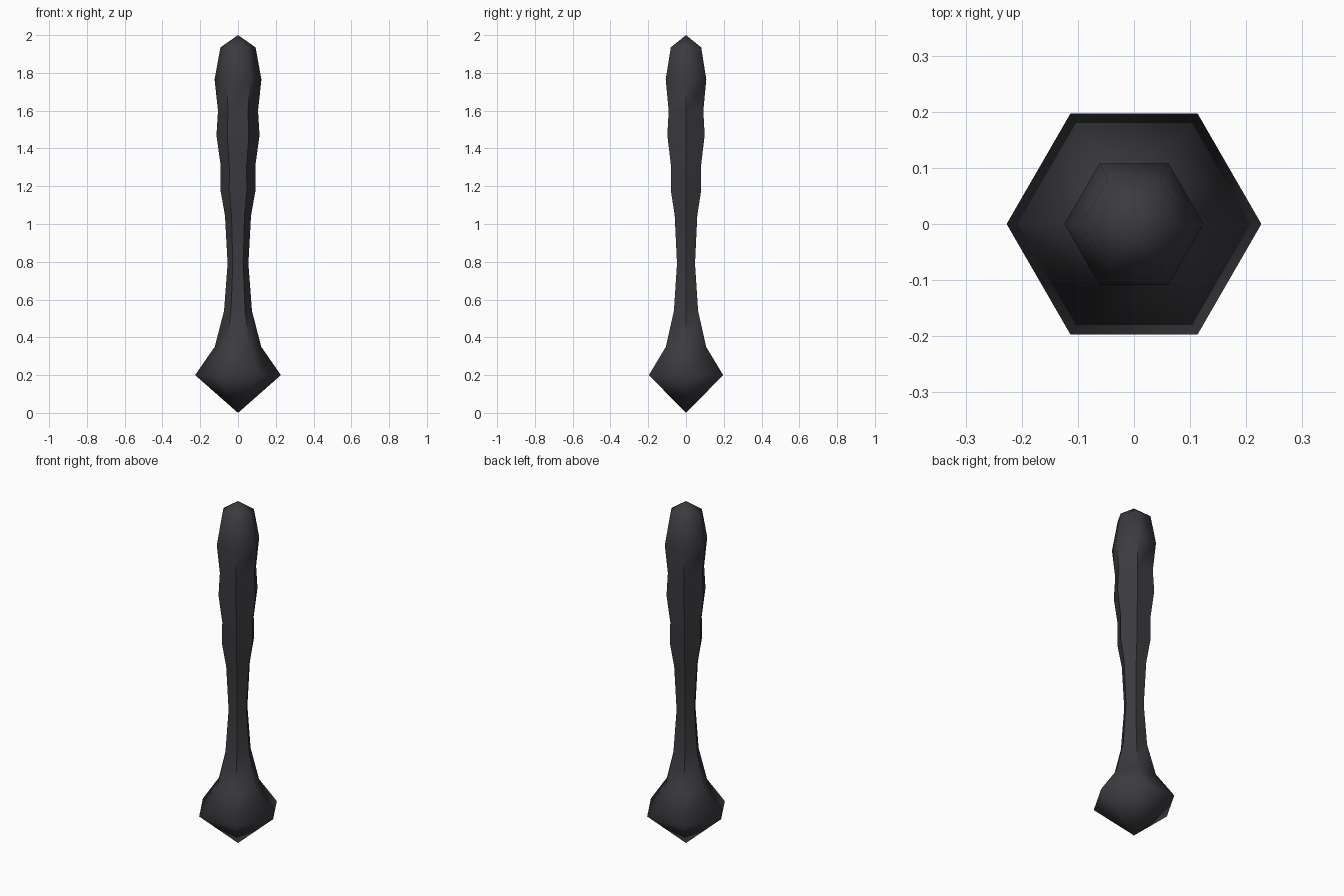
import bpy, bmesh, math

if "Cube" in bpy.data.objects:
    bpy.data.objects.remove(bpy.data.objects["Cube"])

# Flat dark charcoal colour
mat = bpy.data.materials.new("charcoal")
mat.diffuse_color = (0.044, 0.044, 0.051, 1)
mat.use_nodes = True
mat.node_tree.nodes["Principled BSDF"].inputs["Base Color"].default_value = mat.diffuse_color

# Six-sided turned club: (radius, height) rings between two pointed ends
PROFILE = [(0.227, 0.20), (0.123, 0.35), (0.074, 0.54), (0.055, 0.79),
           (0.069, 1.045), (0.093, 1.18), (0.092, 1.31), (0.114, 1.47),
           (0.106, 1.60), (0.124, 1.765), (0.093, 1.935)]
SIDES = 6

bm = bmesh.new()
rings = [[bm.verts.new((r * math.cos(math.tau * i / SIDES),
                        r * math.sin(math.tau * i / SIDES), z))
          for i in range(SIDES)] for r, z in PROFILE]
bottom = bm.verts.new((0, 0, 0))
top = bm.verts.new((0, 0, 2))

for i in range(SIDES):
    j = (i + 1) % SIDES
    for a, b in zip(rings, rings[1:]):
        bm.faces.new((a[i], a[j], b[j], b[i]))
    bm.faces.new((bottom, rings[0][j], rings[0][i]))
    bm.faces.new((top, rings[-1][i], rings[-1][j]))

for f in bm.faces:
    f.smooth = True

# Crisp lengthwise edges along the handle, soft pommel and head
for e in bm.edges:
    z0, z1 = sorted(v.co.z for v in e.verts)
    if z1 - z0 > 0.01 and z0 > 0.34 and z1 < 1.77:
        e.smooth = False

mesh = bpy.data.meshes.new("club")
bm.to_mesh(mesh)
bm.free()
mesh.materials.append(mat)
club = bpy.data.objects.new("club", mesh)
bpy.context.collection.objects.link(club)
